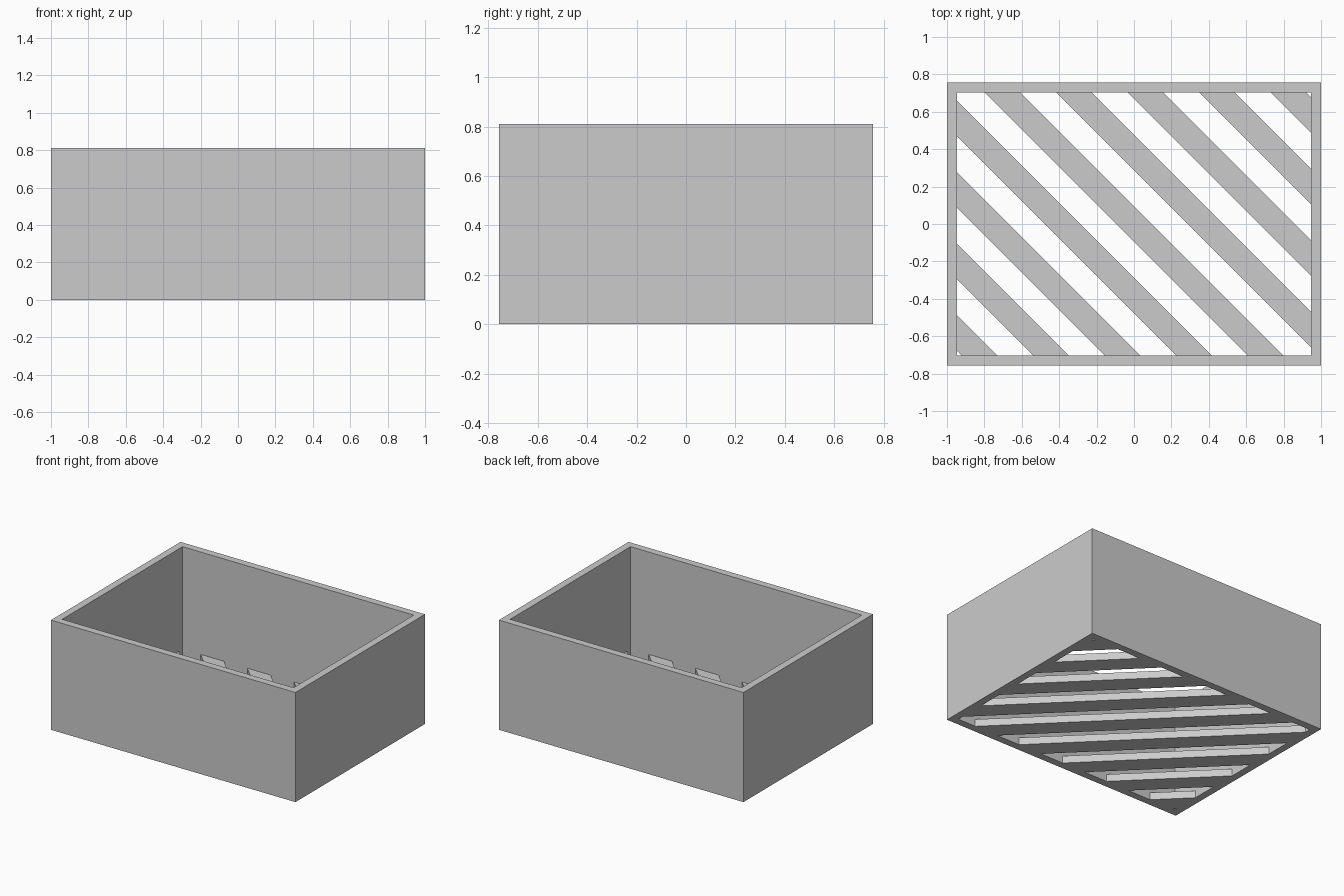
import bpy
import bmesh
from mathutils import Vector

cube = bpy.data.objects.get("Cube")
if cube:
    bpy.data.objects.remove(cube, do_unlink=True)

# Proportions: a 37 x 28 x 15 crate with walls one unit thick
U = 2 / 37
HALF_X, HALF_Y, HEIGHT, WALL = 1.0, 14 * U, 15 * U, U
SLAT = 2.5 * U                      # slat width, equal to the gap
DIAGONAL = Vector((1, 1, 0)).normalized()

grey = bpy.data.materials.new("plain_grey")
grey.use_nodes = True
colour = (0.6, 0.6, 0.6, 1)
grey.diffuse_color = colour
grey.node_tree.nodes["Principled BSDF"].inputs["Base Color"].default_value = colour


def add_object(name, bm):
    bmesh.ops.recalc_face_normals(bm, faces=bm.faces)
    mesh = bpy.data.meshes.new(name)
    bm.to_mesh(mesh)
    bm.free()
    mesh.materials.append(grey)
    obj = bpy.data.objects.new(name, mesh)
    bpy.context.collection.objects.link(obj)
    return obj


def rectangle(bm, hx, hy, z):
    corners = ((-hx, -hy), (hx, -hy), (hx, hy), (-hx, hy))
    return [bm.verts.new((x, y, z)) for x, y in corners]


# Walls: a closed rectangular tube, open at top and bottom
bm = bmesh.new()
inner_x, inner_y = HALF_X - WALL, HALF_Y - WALL
loops = [rectangle(bm, HALF_X, HALF_Y, 0), rectangle(bm, HALF_X, HALF_Y, HEIGHT),
         rectangle(bm, inner_x, inner_y, HEIGHT), rectangle(bm, inner_x, inner_y, 0)]
for a, b in zip(loops, loops[1:] + loops[:1]):
    for i in range(4):
        j = (i + 1) % 4
        bm.faces.new((a[i], a[j], b[j], b[i]))
add_object("crate_walls", bm)

# Floor: a sheet sliced diagonally, every other strip removed, then thickened
bm = bmesh.new()
bm.faces.new(rectangle(bm, inner_x, inner_y, 0))
for k in range(-9, 9):
    bmesh.ops.bisect_plane(bm, geom=bm.verts[:] + bm.edges[:] + bm.faces[:],
                           plane_co=DIAGONAL * (k + 0.5) * SLAT, plane_no=DIAGONAL)
gaps = [f for f in bm.faces
        if round(f.calc_center_median().dot(DIAGONAL) / SLAT) % 2]
bmesh.ops.delete(bm, geom=gaps, context="FACES")
raised = bmesh.ops.extrude_face_region(bm, geom=bm.faces[:], use_keep_orig=True)
top_verts = [g for g in raised["geom"] if isinstance(g, bmesh.types.BMVert)]
bmesh.ops.translate(bm, verts=top_verts, vec=(0, 0, WALL))
bmesh.ops.recalc_face_normals(bm, faces=bm.faces)
# Slat ends are buried against the walls, so they are left open
ends = [f for f in bm.faces if max(abs(f.normal.x), abs(f.normal.y)) > 0.9]
bmesh.ops.delete(bm, geom=ends, context="FACES_ONLY")
add_object("floor_slats", bm)
